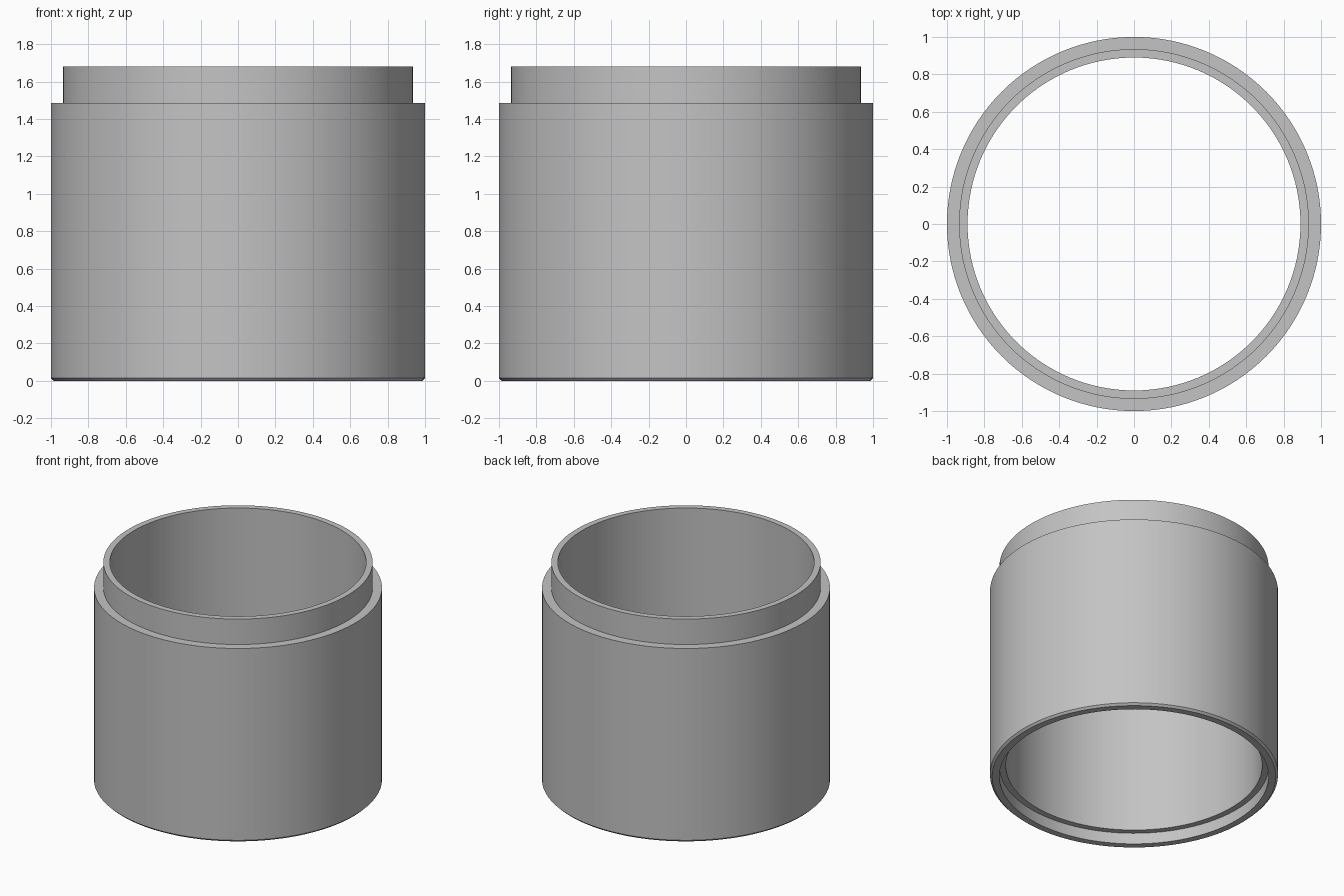
import bpy, bmesh, math
from mathutils import Matrix

cube = bpy.data.objects.get("Cube")
if cube:
    bpy.data.objects.remove(cube, do_unlink=True)

# Material
grey = bpy.data.materials.new("plain grey")
grey.use_nodes = True
colour = (0.55, 0.55, 0.55, 1)
grey.diffuse_color = colour
grey.node_tree.nodes["Principled BSDF"].inputs["Base Color"].default_value = colour

SEGMENTS = 128
OUTER, NECK, BORE = 1.0, 0.935, 0.89
SHOULDER, TOP = 1.485, 1.68
CHAMFER, RECESS = 0.015, 0.085


def lathe(name, profile, material):
    """Revolve a closed (radius, height) profile around z."""
    bm = bmesh.new()
    rings = []
    for i in range(SEGMENTS):
        turn = Matrix.Rotation(math.tau * i / SEGMENTS, 3, 'Z')
        rings.append([bm.verts.new((turn.col[0] * r).to_tuple()[:2] + (z,))
                      for r, z in profile])
    n = len(profile)
    for i, ring in enumerate(rings):
        following = rings[(i + 1) % SEGMENTS]
        for j in range(n):
            k = (j + 1) % n
            bm.faces.new((ring[j], following[j], following[k], ring[k]))
    bmesh.ops.recalc_face_normals(bm, faces=bm.faces)
    mesh = bpy.data.meshes.new(name)
    bm.to_mesh(mesh)
    bm.free()
    mesh.materials.append(material)
    obj = bpy.data.objects.new(name, mesh)
    bpy.context.collection.objects.link(obj)
    return obj


# Open sleeve: chamfered foot, stepped neck, and a socket under the bore
sleeve = lathe("stepped_sleeve", [
    (NECK, 0), (OUTER - CHAMFER, 0), (OUTER, CHAMFER),
    (OUTER, SHOULDER), (NECK, SHOULDER), (NECK, TOP),
    (BORE, TOP), (BORE, RECESS), (NECK, RECESS),
], grey)

bpy.ops.object.select_all(action='DESELECT')
sleeve.select_set(True)
bpy.context.view_layer.objects.active = sleeve
bpy.ops.object.shade_smooth_by_angle(angle=math.radians(30))
